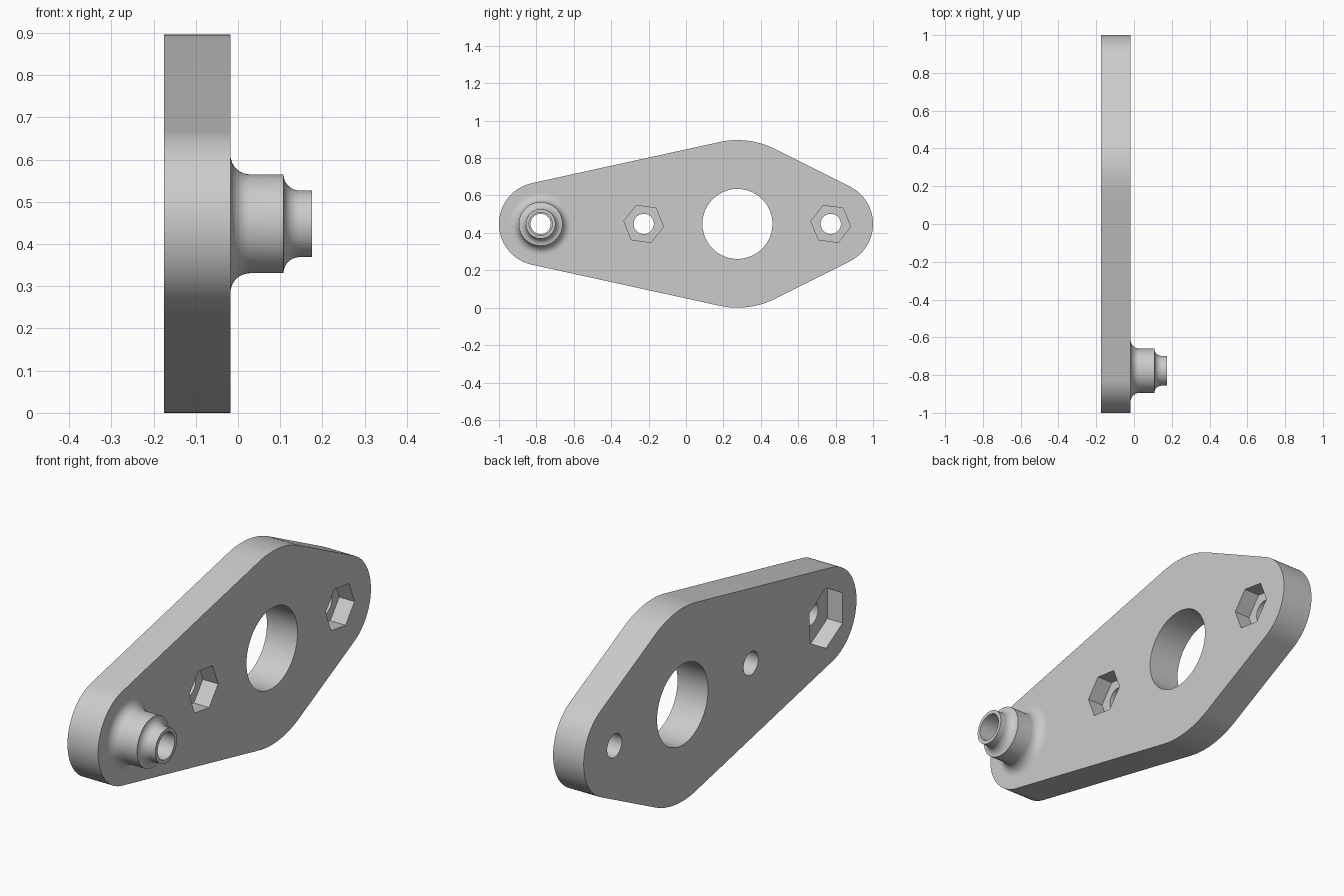
import bpy, bmesh
from math import sin, cos, pi, asin, radians

cube = bpy.data.objects.get("Cube")
if cube:
    bpy.data.objects.remove(cube, do_unlink=True)

grey = bpy.data.materials.new("plain grey")
grey.use_nodes = True
colour = (0.6, 0.6, 0.6, 1)
grey.diffuse_color = colour
grey.node_tree.nodes["Principled BSDF"].inputs["Base Color"].default_value = colour

BACK, FACE, TIP = -0.175, -0.018, 0.175
MID_Z = 0.448
END_R, MID_R, END_Y, MID_Y = 0.223, 0.448, 0.777, 0.275
POCKET = (BACK + FACE) / 2
BORE = 0.054
NUT_Y = (-0.226, 0.774)


def make_object(name, bm):
    bmesh.ops.recalc_face_normals(bm, faces=bm.faces)
    mesh = bpy.data.meshes.new(name)
    bm.to_mesh(mesh)
    bm.free()
    mesh.materials.append(grey)
    ob = bpy.data.objects.new(name, mesh)
    bpy.context.collection.objects.link(ob)
    return ob


def prism(name, outline, x0, x1):
    """Extrude a (y, z) outline along x."""
    bm = bmesh.new()
    face = bm.faces.new([bm.verts.new((x0, y, z)) for y, z in outline])
    moved = bmesh.ops.extrude_face_region(bm, geom=[face])["geom"]
    verts = [v for v in moved if isinstance(v, bmesh.types.BMVert)]
    bmesh.ops.translate(bm, verts=verts, vec=(x1 - x0, 0, 0))
    return make_object(name, bm)


def arc(cy, r, start, end, steps):
    angles = [start + (end - start) * i / steps for i in range(steps + 1)]
    return [(cy + r * cos(a), MID_Z + r * sin(a)) for a in angles]


def polygon(cy, r, sides, turn=0):
    return arc(cy, r, turn, turn + 2 * pi, sides)[:-1]


def shade(ob):
    bpy.ops.object.select_all(action="DESELECT")
    ob.select_set(True)
    bpy.context.view_layer.objects.active = ob
    bpy.ops.object.shade_smooth_by_angle(angle=radians(30))


# Plate outline: three circles joined by tangent lines
right = pi / 2 - asin((MID_R - END_R) / (END_Y - MID_Y))
left = pi / 2 + asin((MID_R - END_R) / (END_Y + MID_Y))
outline = (arc(END_Y, END_R, -right, right, 32)
           + arc(MID_Y, MID_R, right, left, 20)
           + arc(-END_Y, END_R, left, 2 * pi - left, 40)
           + arc(MID_Y, MID_R, 2 * pi - left, 2 * pi - right, 20))
plate = prism("plate", outline, BACK, FACE)

# Holes and hexagonal nut pockets
lo, hi = BACK - 0.1, FACE + 0.1
cutters = [prism("large_hole_cutter", polygon(MID_Y, 0.187, 96), lo, hi)]
for y in NUT_Y + (-END_Y,):
    cutters.append(prism("bolt_hole_cutter", polygon(y, BORE, 48), lo, hi))
for y in NUT_Y:
    cutters.append(prism("nut_pocket_cutter", polygon(y, 0.107, 6, radians(-8)), POCKET, hi))
cutters.append(prism("rear_pocket_cutter", polygon(-END_Y, 0.14, 6, pi / 2), lo, POCKET))

bpy.context.view_layer.objects.active = plate
for cutter in cutters:
    cutter.hide_render = True
    mod = plate.modifiers.new("cut", "BOOLEAN")
    mod.operation = "DIFFERENCE"
    mod.solver = "EXACT"
    mod.object = cutter
    bpy.ops.object.modifier_apply(modifier=mod.name)
    bpy.data.objects.remove(cutter, do_unlink=True)
shade(plate)


# Stepped boss with two concave fillets, turned about its axis
def fillet(x, r, size, steps=10):
    """Concave quarter round from (x, r + size) to (x + size, r)."""
    return [(x + size * (1 - cos(a)), r + size * (1 - sin(a)))
            for a in (pi / 2 * i / steps for i in range(steps + 1))]


profile = (fillet(FACE, 0.117, 0.047) + fillet(0.108, 0.079, 0.038)
           + [(TIP, 0.079), (TIP, 0.062), (FACE, 0.062)])
SEGMENTS = 64
bm = bmesh.new()
rings = []
for x, r in profile:
    rings.append([bm.verts.new((x, y, z)) for y, z in polygon(-END_Y, r, SEGMENTS)])
for a, b in zip(rings, rings[1:] + rings[:1]):
    for i in range(SEGMENTS):
        j = (i + 1) % SEGMENTS
        bm.faces.new((a[i], a[j], b[j], b[i]))
shade(make_object("boss", bm))
